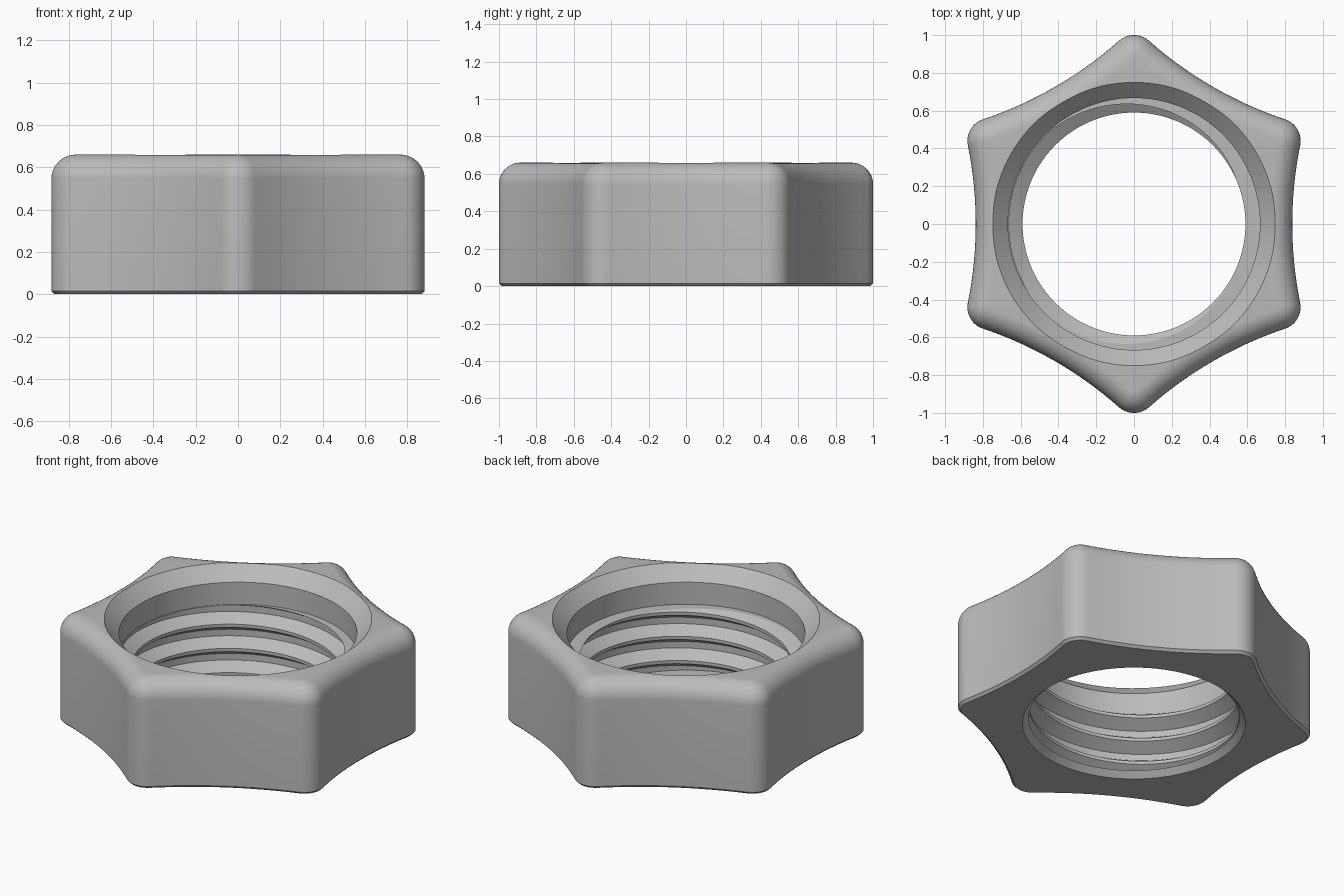
import bpy
import bmesh
from math import sin, cos, pi, asin, radians, floor
from mathutils import Vector, Matrix

if "Cube" in bpy.data.objects:
    bpy.data.objects.remove(bpy.data.objects["Cube"], do_unlink=True)

HEIGHT = 0.66
CORNER_R, FLANK_R, FLANK_X = 0.12, 2.10, 0.838
FILLET, CHAMFER = 0.115, 0.015
LEDGE_Z, CREST_R, ROOT_R = 0.44, 0.59, 0.662
PITCH = 0.15

steel = bpy.data.materials.new("grey steel")
steel.use_nodes = True
GREY = (0.5, 0.5, 0.5, 1)
steel.diffuse_color = GREY
steel.node_tree.nodes["Principled BSDF"].inputs["Base Color"].default_value = GREY


def make_object(name, bm):
    bmesh.ops.recalc_face_normals(bm, faces=bm.faces)
    mesh = bpy.data.meshes.new(name)
    bm.to_mesh(mesh)
    bm.free()
    mesh.materials.append(steel)
    obj = bpy.data.objects.new(name, mesh)
    bpy.context.collection.objects.link(obj)
    return obj


def skin(bm, rings, closed=True):
    """Join successive vertex rings with quads."""
    n = len(rings[0])
    for low, high in zip(rings, rings[1:]):
        for i in range(n if closed else n - 1):
            j = (i + 1) % n
            bm.faces.new((low[i], low[j], high[j], high[i]))


def star_outline(inset):
    """Six rounded corners joined by shallow concave arcs, moved inward."""
    swing = asin((1 - CORNER_R) * 0.5 / (FLANK_R + CORNER_R))
    points = []
    for side in range(6):
        turn = Matrix.Rotation(side * pi / 3, 2)
        for i in range(16):
            a = swing * (i / 8 - 1)
            r = FLANK_R + inset
            points.append(turn @ Vector((FLANK_X + FLANK_R - r * cos(a), r * sin(a))))
        hub = Vector((cos(pi / 6), sin(pi / 6))) * (1 - CORNER_R)
        for i in range(12):
            a = -swing + (pi / 3 + 2 * swing) * i / 12
            points.append(turn @ (hub + (CORNER_R - inset) * Vector((cos(a), sin(a)))))
    return points


# Body: chamfered underside, straight flanks, rounded upper edge
levels = [(CHAMFER, 0), (0, CHAMFER)]
for i in range(11):
    a = i / 10 * pi / 2
    levels.append((FILLET * (1 - cos(a)), HEIGHT - FILLET * (1 - sin(a))))
bm = bmesh.new()
rings = [[bm.verts.new((p.x, p.y, z)) for p in star_outline(d)] for d, z in levels]
skin(bm, rings)
bm.faces.new(rings[0])
bm.faces.new(rings[-1])
nut = make_object("hex_nut_body", bm)

# Thread groove section: distance above groove centre, radius
SECTION = [(-0.065, CREST_R), (-0.02, ROOT_R), (0.02, ROOT_R), (0.065, CREST_R)]
BOTTOM_Z = 0.035


def thread_radius(z, centre):
    d = abs(z - centre - PITCH * floor((z - centre) / PITCH + 0.5))
    t = min(max((d - 0.02) / 0.045, 0), 1)
    return ROOT_R + (CREST_R - ROOT_R) * t


# Bore cutter: countersink, relief, helical thread, lower chamfer
STEPS = 120
bm = bmesh.new()
columns = []
for s in range(STEPS + 1):
    a = 2 * pi * s / STEPS
    centre = LEDGE_Z + PITCH * (a - pi) / (2 * pi)
    profile = [(0, -0.1), (CREST_R + 0.135, -0.1), (CREST_R, BOTTOM_Z)]
    for k in range(-5, 3):
        for dz, r in SECTION:
            z = min(max(centre + k * PITCH + dz, BOTTOM_Z), LEDGE_Z)
            profile.append((thread_radius(z, centre), z))
    profile += [(0.667, LEDGE_Z), (0.667, HEIGHT - 0.083),
                (0.85, HEIGHT + 0.1), (0, HEIGHT + 0.1)]
    columns.append([bm.verts.new((r * cos(a), r * sin(a), z)) for r, z in profile])
skin(bm, columns, closed=False)
bmesh.ops.remove_doubles(bm, verts=bm.verts, dist=0.0001)
bmesh.ops.dissolve_degenerate(bm, edges=bm.edges, dist=0.0001)
cutter = make_object("bore_cutter", bm)
cutter.hide_render = True

# Cut the bore and finish the surface
cut = nut.modifiers.new("bore", 'BOOLEAN')
cut.operation = 'DIFFERENCE'
cut.solver = 'EXACT'
cut.object = cutter
bpy.ops.object.select_all(action='DESELECT')
nut.select_set(True)
bpy.context.view_layer.objects.active = nut
bpy.ops.object.modifier_apply(modifier=cut.name)
bpy.data.objects.remove(cutter, do_unlink=True)
bpy.ops.object.shade_smooth_by_angle(angle=radians(28))
